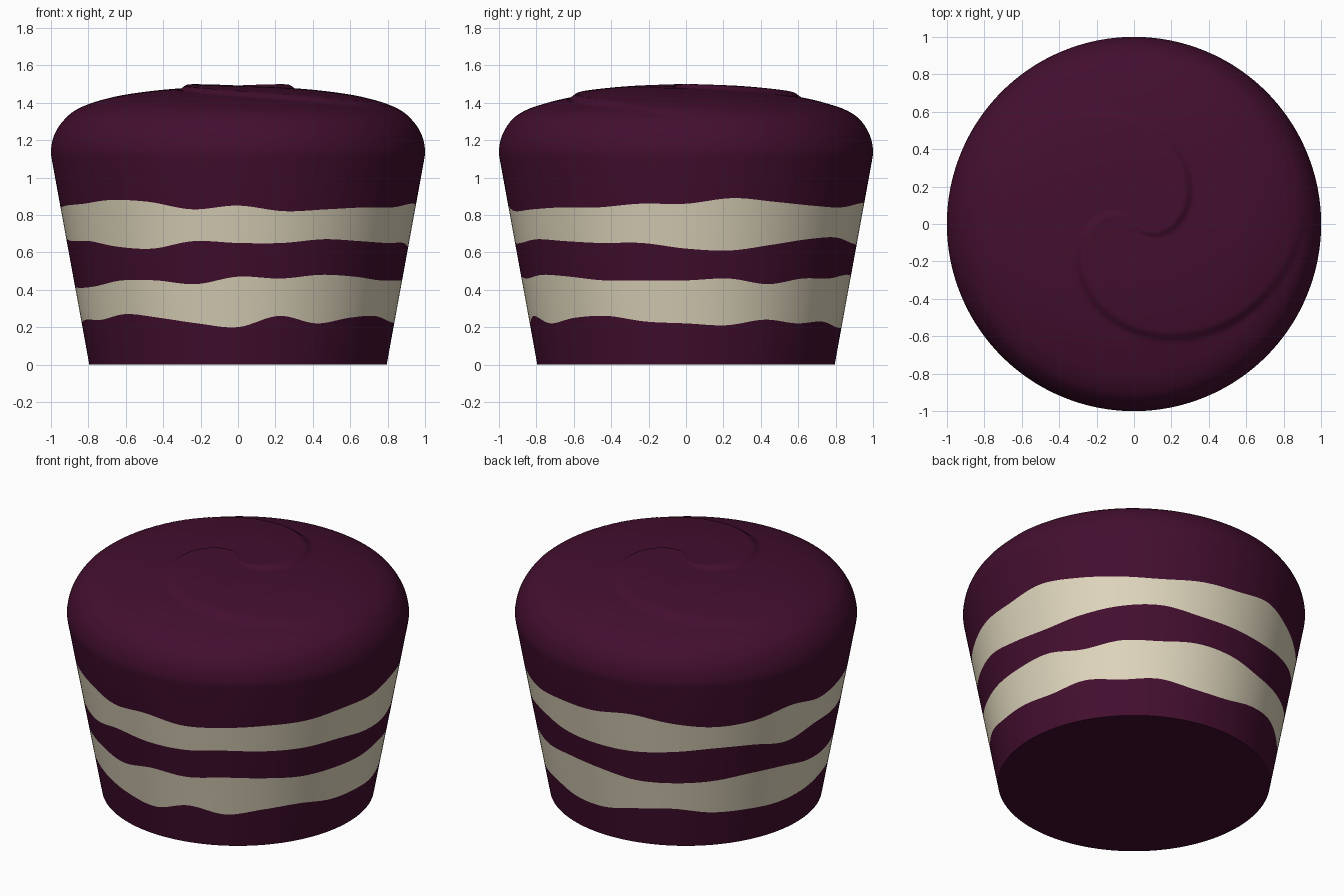
import bpy, bmesh, math

cube = bpy.data.objects.get("Cube")
if cube:
    bpy.data.objects.remove(cube)

COLUMNS = 192


def make_material(name, color):
    mat = bpy.data.materials.new(name)
    mat.use_nodes = True
    mat.diffuse_color = color
    mat.node_tree.nodes["Principled BSDF"].inputs["Base Color"].default_value = color
    return mat


def spline(p0, p1, p2, p3, t):
    """Catmull-Rom blend between p1 and p2."""
    return p1 + t / 2 * (p2 - p0 + t * (2*p0 - 5*p1 + 4*p2 - p3 + t * (3*(p1 - p2) + p3 - p0)))


def wave_height(samples, angle):
    """Height of a wavy edge; samples run round from -x through the front."""
    count = len(samples)
    pos = ((angle + math.pi) / math.tau * count) % count
    k = int(pos)
    return spline(*(samples[(k + i) % count] for i in (-1, 0, 1, 2)), pos - k) / 100


def side_radius(z):
    return 0.795 + 0.183 * z


def swirl_offset(r, angle):
    """Shallow two-armed spiral step pressed into the dome."""
    u = ((r - 0.93) / 0.68 - angle / math.pi) % 1.0
    saw = u / 0.94 if u < 0.94 else (1 - u) / 0.06
    fade = min(1, max(0, (0.97 - r) / 0.2)) * min(1, r / 0.25)
    return 0.022 * (saw - 0.5) * fade


# Wavy edges of the two cream layers, bottom to top, in hundredths
EDGES = [
    [22, 24, 24, 27, 25, 22, 20, 26, 22, 25, 26, 23, 22, 21, 24, 22, 23, 20, 20, 24, 26, 23, 22, 21],
    [42, 41, 42, 45, 45, 43, 47, 46, 48, 47, 45, 45, 45, 46, 43, 46, 46, 48, 47, 44, 44, 45, 47, 46],
    [67, 66, 66, 63, 62, 66, 65, 65, 67, 66, 65, 65, 62, 61, 64, 67, 68, 65, 64, 64, 66, 68, 67, 63],
    [84, 85, 86, 88, 87, 83, 85, 82, 83, 84, 84, 86, 86, 89, 87, 85, 84, 86, 87, 90, 86, 83, 84, 88],
]

# Dome outline (radius, height) from the widest ring to the centre
DOME = [(0.998, 1.11), (1, 1.15), (0.985, 1.22), (0.95, 1.285), (0.9, 1.335),
        (0.8, 1.385), (0.6, 1.442), (0.3, 1.485), (0.02, 1.492)]


def dome_rings():
    pts = [DOME[0]] + DOME + [DOME[-1]]
    for i in range(len(DOME) - 1):
        quad = pts[i:i + 4]
        length = math.dist(quad[1], quad[2])
        steps = max(3, round(length / 0.014))
        for s in range(steps):
            yield tuple(spline(*(p[a] for p in quad), s / steps) for a in (0, 1))
    yield DOME[-1]


def build_cake():
    bm = bmesh.new()
    angles = [math.tau * i / COLUMNS for i in range(COLUMNS)]

    def ring(point):
        verts = []
        for a in angles:
            r, z = point(a)
            verts.append(bm.verts.new((r * math.cos(a), r * math.sin(a), z)))
        return verts

    def side_point(edge):
        def point(a):
            z = wave_height(edge, a)
            return side_radius(z), z
        return point

    # Tapered side, then the swirled dome
    rings = [ring(lambda a: (side_radius(0), 0))]
    rings += [ring(side_point(edge)) for edge in EDGES]
    rings += [ring(lambda a, r=r, z=z: (r, z + swirl_offset(r, a))) for r, z in dome_rings()]

    # Cream between each pair of wavy edges, sponge elsewhere
    for row, (low, high) in enumerate(zip(rings, rings[1:])):
        for i in range(COLUMNS):
            j = (i + 1) % COLUMNS
            face = bm.faces.new((low[i], low[j], high[j], high[i]))
            face.material_index = 1 if row in (1, 3) else 0
    bm.faces.new(rings[-1])
    bm.faces.new(reversed(rings[0]))

    mesh = bpy.data.meshes.new("layer_cake")
    bm.to_mesh(mesh)
    bm.free()
    return bpy.data.objects.new("layer_cake", mesh)


cake = build_cake()
bpy.context.collection.objects.link(cake)
cake.data.materials.append(make_material("plum_sponge", (0.056, 0.0045, 0.028, 1)))
cake.data.materials.append(make_material("pale_cream", (0.73, 0.665, 0.5, 1)))

bpy.ops.object.select_all(action='DESELECT')
cake.select_set(True)
bpy.context.view_layer.objects.active = cake
bpy.ops.object.shade_smooth_by_angle(angle=math.radians(45))
